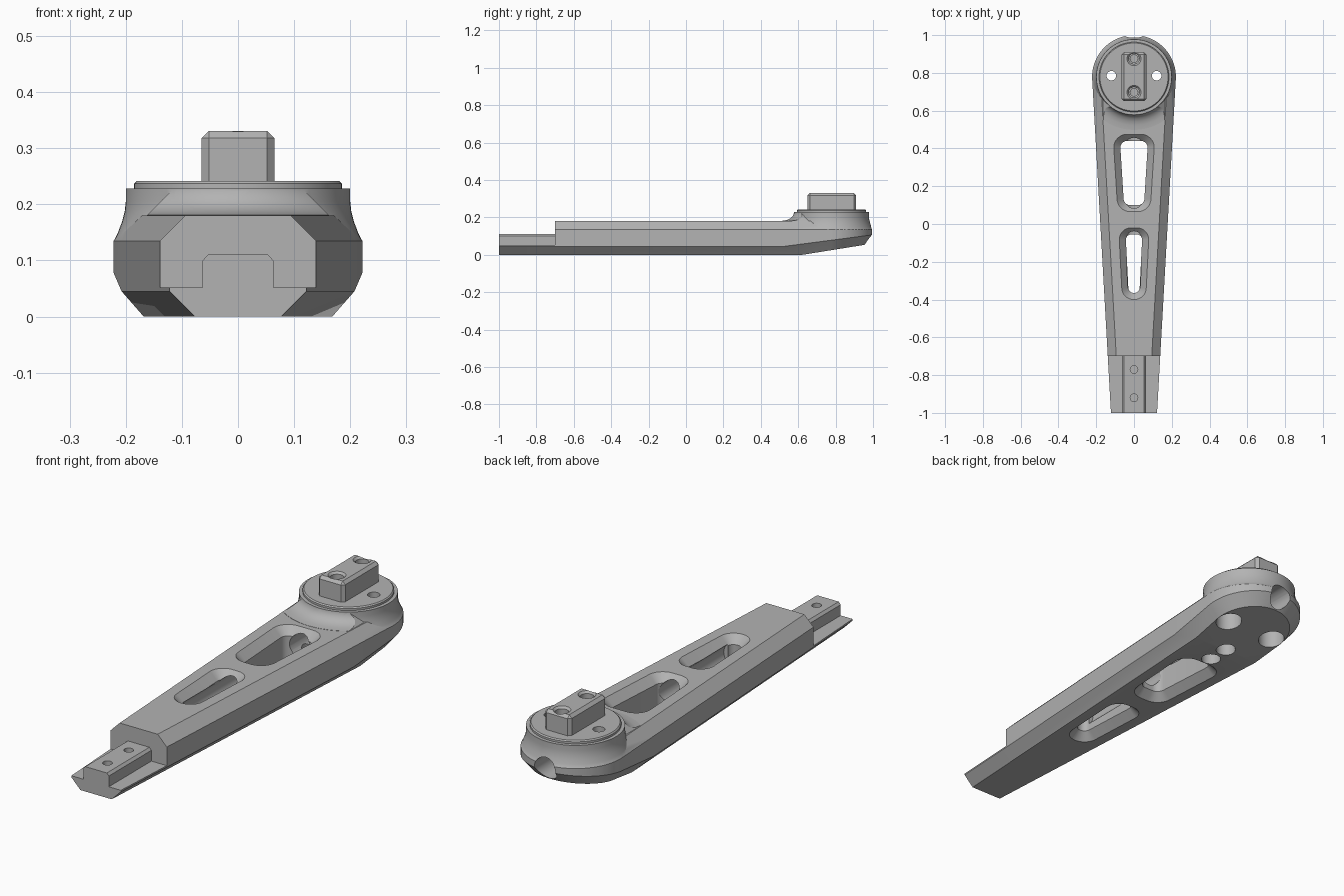
import bpy, bmesh
from math import sin, cos, pi

if "Cube" in bpy.data.objects:
    bpy.data.objects.remove(bpy.data.objects["Cube"])

grey = bpy.data.materials.new("plain_grey")
grey.use_nodes = True
grey.diffuse_color = (0.45, 0.45, 0.45, 1)
grey.node_tree.nodes["Principled BSDF"].inputs["Base Color"].default_value = grey.diffuse_color

PIVOT = 0.778   # y of the round end
RADIUS = 0.222


def loft(name, rings, split=None, bevel=0):
    """Closed solid through rings of equal point count."""
    bm = bmesh.new()
    rows = [[bm.verts.new(p) for p in ring] for ring in rings]
    n = len(rows[0])
    for a, b in zip(rows, rows[1:]):
        for i in range(n):
            j = (i + 1) % n
            bm.faces.new((a[i], a[j], b[j], b[i]))
    bm.faces.new(rows[0][::-1])
    bm.faces.new(rows[-1])
    if split:
        bmesh.ops.connect_verts(bm, verts=[rows[0][i] for i in split])
    if bevel:
        bmesh.ops.bevel(bm, geom=bm.edges[:], offset=bevel, segments=1, affect='EDGES')
    bmesh.ops.recalc_face_normals(bm, faces=bm.faces)
    mesh = bpy.data.meshes.new(name)
    bm.to_mesh(mesh)
    bm.free()
    ob = bpy.data.objects.new(name, mesh)
    bpy.context.collection.objects.link(ob)
    return ob


def turned(name, profile, x=0, y=PIVOT, n=64):
    """Solid turned about a vertical axis from (radius, z) points."""
    return loft(name, [[(x + r * cos(2 * pi * i / n), y + r * sin(2 * pi * i / n), z)
                        for i in range(n)] for r, z in profile])


def box(name, x, y0, y1, z0, z1, bevel=0):
    return loft(name, [[(-x, y0, z), (x, y0, z), (x, y1, z), (-x, y1, z)]
                       for z in (z0, z1)], bevel=bevel)


def prism(name, section, y0, y1):
    """Extrude an (x, z) section along y."""
    return loft(name, [[(x, y, z) for x, z in section] for y in (y0, y1)])


def boolean(ob, tool, op, keep=False):
    mod = ob.modifiers.new("bool", 'BOOLEAN')
    mod.operation, mod.solver, mod.object = op, 'EXACT', tool
    bpy.context.view_layer.objects.active = ob
    bpy.ops.object.modifier_apply(modifier=mod.name)
    if not keep:
        bpy.data.objects.remove(tool)


def outline(inset, bend, z, slope=0):
    """Tapered arm outline with a round end; rises beyond the bend."""
    w = RADIUS - 0.1 - inset
    wb = w + 0.1 * (bend + 1) / (PIVOT + 1)
    r = RADIUS - inset
    pts = [(w, -1), (wb, bend)]
    pts += [(r * cos(pi * i / 40), PIVOT + r * sin(pi * i / 40)) for i in range(41)]
    pts += [(-wb, bend), (-w, -1)]
    return [(x, y, z + slope * max(0, y - bend)) for x, y in pts]


def slot(y0, y1, w0, w1, r):
    """Tapered rounded slot, flared at top and bottom."""
    rings = []
    for z, grow in ((-0.02, 0.055), (0.035, 0), (0.145, 0), (0.2, 0.055)):
        ring = []
        for k, (sx, sy) in enumerate(((1, 1), (-1, 1), (-1, -1), (1, -1))):
            y, w = (y1, w1) if sy > 0 else (y0, w0)
            for i in range(9):
                a = pi / 2 * (k + i / 8)
                ring.append((sx * (w - r) + (r + grow) * cos(a),
                             y - sy * r + (r + grow) * sin(a), z))
        rings.append(ring)
    return loft("slot_cutter", rings)


# Arm: chamfered taper, underside rising below the round end
arm = loft("arm", [outline(0.045, 0.62, 0, 0.16), outline(0, 0.52, 0.045, 0.13),
                   outline(0, 0.52, 0.135), outline(0.045, 0.52, 0.18)], split=(1, 43))

# Stepped tongue with a raised rail
boolean(arm, box("step_cutter", 0.4, -1.2, -0.7, 0.052, 0.4), 'DIFFERENCE')
rail = [(-0.063, 0.03), (0.063, 0.03), (0.063, 0.1), (0.053, 0.111), (-0.053, 0.111), (-0.063, 0.1)]
boolean(arm, prism("rail", rail, -1, -0.68), 'UNION')

# Pivot head with its concave waist
boolean(arm, turned("head", [(0.19, 0.11), (0.2215, 0.134), (0.214, 0.15), (0.207, 0.168),
                             (0.202, 0.187), (0.2, 0.205), (0.2, 0.228)]), 'UNION')

# Fillet from arm top up to the head, trimmed by the arm chamfers
fillet = turned("fillet", [(0.28, 0.15), (0.28, 0.181), (0.255, 0.183), (0.235, 0.188),
                           (0.218, 0.197), (0.207, 0.209), (0.199, 0.227)])
wedge = [(-0.203, 0.14), (0.203, 0.14), (0.083, 0.26), (-0.083, 0.26)]
boolean(fillet, prism("wedge", wedge, 0.4, PIVOT), 'INTERSECT')
boolean(arm, fillet, 'UNION')

# Turntable disc and mounting block
disc = turned("disc", [(0.185, 0.222), (0.185, 0.237), (0.18, 0.242)])
block = box("mounting_block", 0.065, 0.65, 0.91, 0.225, 0.331, bevel=0.013)

# Lightening slots
boolean(arm, slot(0.1, 0.44, 0.055, 0.072, 0.035), 'DIFFERENCE')
boolean(arm, slot(-0.365, -0.055, 0.03, 0.043, 0.028), 'DIFFERENCE')

# Lengthwise channel, open at the round end
circle = [(0.052 * cos(pi * i / 16), 0.11 + 0.052 * sin(pi * i / 16)) for i in range(32)]
boolean(arm, prism("channel_cutter", circle, -0.34, 1.1), 'DIFFERENCE')

# Holes in the rail and underside
for y in (-0.92, -0.77):
    boolean(arm, turned("hole", [(0.02, 0.06), (0.02, 0.2)], 0, y, 32), 'DIFFERENCE')
for y in (0.52, 0.62):
    boolean(arm, turned("hole", [(0.042, -0.1), (0.042, 0.08)], 0, y, 32), 'DIFFERENCE')

# Through holes either side of the block, widened below
for x in (-0.12, 0.12):
    hole = turned("hole", [(0.056, -0.1), (0.056, 0.12), (0.025, 0.121), (0.025, 0.4)], x, 0.785, 32)
    boolean(arm, hole, 'DIFFERENCE', keep=True)
    boolean(disc, hole, 'DIFFERENCE')

# Countersunk screw holes in the block
for y in (0.697, 0.875):
    hole = turned("hole", [(0.02, 0.13), (0.02, 0.29), (0.028, 0.291), (0.028, 0.322), (0.05, 0.344)],
                  0, y, 32)
    for part in (arm, disc):
        boolean(part, hole, 'DIFFERENCE', keep=True)
    boolean(block, hole, 'DIFFERENCE')

# Shading and colour
for ob in (arm, disc, block):
    ob.data.materials.clear()
    ob.data.materials.append(grey)
    bpy.ops.object.select_all(action='DESELECT')
    ob.select_set(True)
    bpy.context.view_layer.objects.active = ob
    bpy.ops.object.shade_smooth_by_angle(angle=pi / 7)
